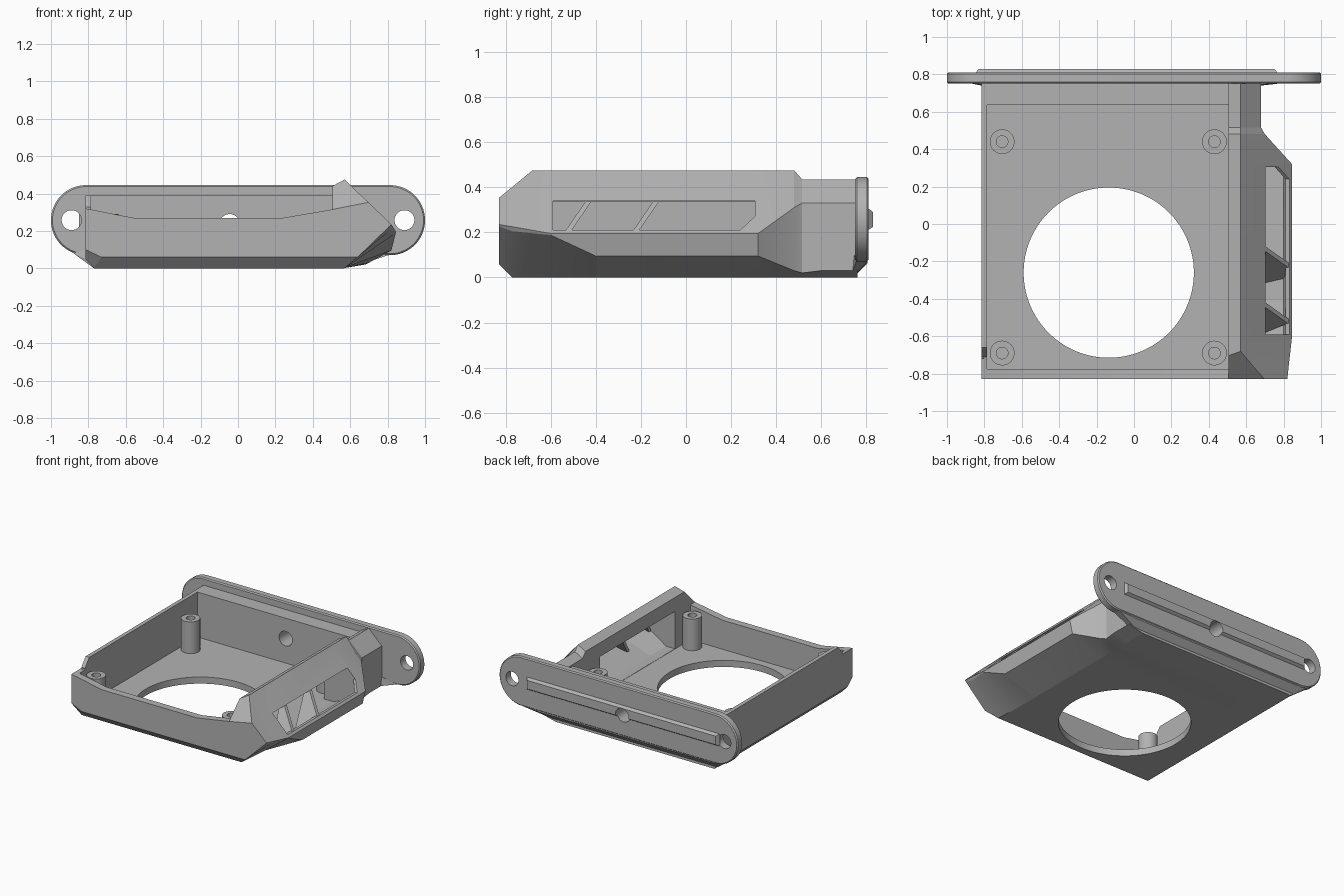
import bpy, bmesh, math
from mathutils import Vector

cube = bpy.data.objects.get("Cube")
if cube:
    bpy.data.objects.remove(cube, do_unlink=True)

grey = bpy.data.materials.new("mid_grey")
grey.use_nodes = True
COLOUR = (0.45, 0.45, 0.45, 1)
grey.diffuse_color = COLOUR
grey.node_tree.nodes["Principled BSDF"].inputs["Base Color"].default_value = COLOUR


def finish(name, bm):
    bmesh.ops.recalc_face_normals(bm, faces=bm.faces[:])
    mesh = bpy.data.meshes.new(name)
    bm.to_mesh(mesh)
    bm.free()
    mesh.materials.append(grey)
    obj = bpy.data.objects.new(name, mesh)
    bpy.context.collection.objects.link(obj)
    return obj


def loft(name, rings):
    """Skin rings of equal length and cap both ends."""
    bm = bmesh.new()
    loops = [[bm.verts.new(p) for p in ring] for ring in rings]
    n = len(loops[0])
    for a, b in zip(loops, loops[1:]):
        for i in range(n):
            j = (i + 1) % n
            bm.faces.new((a[i], a[j], b[j], b[i]))
    bm.faces.new(loops[0])
    bm.faces.new(loops[-1])
    return finish(name, bm)


def loft_y(name, sections):
    return loft(name, [[(x, y, z) for x, z in pts] for y, pts in sections])


def hull(name, points):
    bm = bmesh.new()
    for p in points:
        bm.verts.new(p)
    bmesh.ops.convex_hull(bm, input=bm.verts[:])
    return finish(name, bm)


def box(name, x, y, z):
    return hull(name, [(a, b, c) for a in x for b in y for c in z])


def disc(x, y, r, n=64):
    return [(x + r * math.cos(math.tau * i / n), y + r * math.sin(math.tau * i / n)) for i in range(n)]


def rod_z(name, x, y, r, z0, z1):
    return loft(name, [[(a, b, z) for a, b in disc(x, y, r)] for z in (z0, z1)])


def rod_y(name, x, z, r, y0, y1):
    return loft_y(name, [(y, disc(x, z, r)) for y in (y0, y1)])


def cut(obj, cutter):
    mod = obj.modifiers.new("cut", 'BOOLEAN')
    mod.operation = 'DIFFERENCE'
    mod.solver = 'EXACT'
    mod.object = cutter
    mesh = bpy.data.meshes.new_from_object(obj.evaluated_get(bpy.context.evaluated_depsgraph_get()))
    obj.modifiers.clear()
    obj.data = mesh
    bpy.data.objects.remove(cutter, do_unlink=True)


# Outer body with faceted side housing, lofted from front to back
LEFT = [(-.815, .39), (-.815, .05), (-.77, 0)]


def section(p1, p2, p3, ridge=.475, left=LEFT):
    return left + [p1, p2, p3, (.57, ridge), (.505, ridge - .035), (.505, .39)]


BASE = (.56, 0)
body = loft_y("tray_body", [
    (-.83, section((.64, .06), (.81, .225), (.82, .235), left=[(-.815, .39), (-.815, .10), (-.73, .06)])),
    (-.77, section((.57, 0), (.815, .205), (.826, .225))),
    (-.60, section(BASE, (.843, .188), (.845, .195))),
    (-.40, section(BASE, (.82, .095), (.845, .195))),
    (.32, section(BASE, (.82, .095), (.845, .195))),
    (.48, section(BASE, (.70, .03), (.70, .31))),
    (.515, section(BASE, (.68, .02), (.68, .33), .435)),
    (.60, section(BASE, (.68, .03), (.68, .33), .435)),
    (.76, section(BASE, (.68, .03), (.68, .33), .435))])

# Open interior
cut(body, box("cutter", (-.785, .506), (-.775, .635), (.05, 1)))
# Shaped rim of the front wall
rim = [(-.9, .337), (-.56, .27), (.24, .27), (.506, .315), (.506, .6), (-.9, .6)]
cut(body, loft_y("cutter", [(-.9, rim), (-.71, rim)]))
# Sloped step on the left wall
cut(body, hull("cutter", [(x, y, z) for x in (-.9, -.75)
                          for y, z in ((-.72, .315), (-.655, .395), (-.72, .6), (-.655, .6))]))


# Slanted front corner of the housing
def corner(x, y):
    return .315 + .195 * (x - .505) + .99 * (y + .83)


cut(body, hull("cutter", [(x, y, z) for x in (.504, .9) for y in (-.9, -.6) for z in (corner(x, y), 1)]))

# Hollow of the housing, following the outer facets
duct = [(.45, .052), (.58, .052), (.80, .125), (.82, .2), (.69, .335), (.45, .335)]
duct_front = [(.45, .052), (.58, .052), (.80, .2), (.81, .21), (.69, .335), (.45, .335)]
cut(body, loft_y("cutter", [(-.59, duct_front), (-.4, duct), (.305, duct)]))
# Window through the sloped side
window = [(-.59, .21), (.24, .21), (.305, .27), (.305, .34), (-.59, .34)]
cut(body, loft("cutter", [[(x, y, z) for y, z in window] for x in (.66, 1)]))
# Fan opening in the floor
cut(body, loft("cutter", [[(a, b, z) for a, b in disc(-.135, -.26, .455, 128)] for z in (-.1, .2)]))
# Cable hole in the back wall
cut(body, rod_y("cutter", -.045, .235, .055, .6, 1))

# Slanted fins in the window
for name, y0, low in (("front_fin", -.52, .14), ("rear_fin", -.22, .052)):
    shape = [(.66, .337), (.702, .337), (.835, .2), (.80, low + .06), (.70, low)]
    loft(name, [[(x, y0 + d + .69 * (z - .21), z) for x, z in shape] for d in (-.013, .013)])

# Screw posts
for x in (-.705, .43):
    for y in (-.69, .44):
        post = rod_z("screw_post", x, y, .066, .045, .29)
        cut(post, rod_z("cutter", x, y, .031, .10, .4))

# Rounded mounting flange with softened edges
R, MID = .1875, .2575


def capsule(inset):
    pts = []
    for side, start in ((1, -90), (-1, 90)):
        for i in range(33):
            a = math.radians(start + i * 180 / 32)
            pts.append((side * (1 - R) + (R - inset) * math.cos(a), MID + (R - inset) * math.sin(a)))
    return pts


flange = loft_y("mounting_flange", [(.75, capsule(.008)), (.758, capsule(0)),
                                    (.802, capsule(0)), (.81, capsule(.008))])
for x in (-.89, .89):
    cut(flange, rod_y("cutter", x, MID, .053, .6, 1))
cut(flange, rod_y("cutter", -.045, .235, .055, .6, 1))

# Chamfered skirt joining the flange to the underside
hull("flange_skirt", [(-.77, .74, 0), (.56, .74, 0), (-.815, .74, .05), (.68, .74, .03),
                      (-.89, .755, .088), (.81, .755, .072), (-.89, .805, .088), (.81, .805, .072),
                      (-.78, .805, .066), (.66, .805, .062), (-.8, .745, .1), (.67, .745, .1)])

# Raised locating rail on the back of the flange
rail = hull("locating_rail", [(x, .805, z) for x in (-.85, .77) for z in (.208, .308)] +
            [(x, .83, z) for x in (-.83, .75) for z in (.225, .29)])
cut(rail, rod_y("cutter", -.045, .235, .055, .6, 1))

# Smooth the round surfaces, keep facets sharp
bpy.ops.object.select_all(action='DESELECT')
for obj in bpy.context.collection.objects:
    if obj.type == 'MESH':
        obj.select_set(True)
        bpy.context.view_layer.objects.active = obj
bpy.ops.object.shade_smooth_by_angle(angle=math.radians(12))
